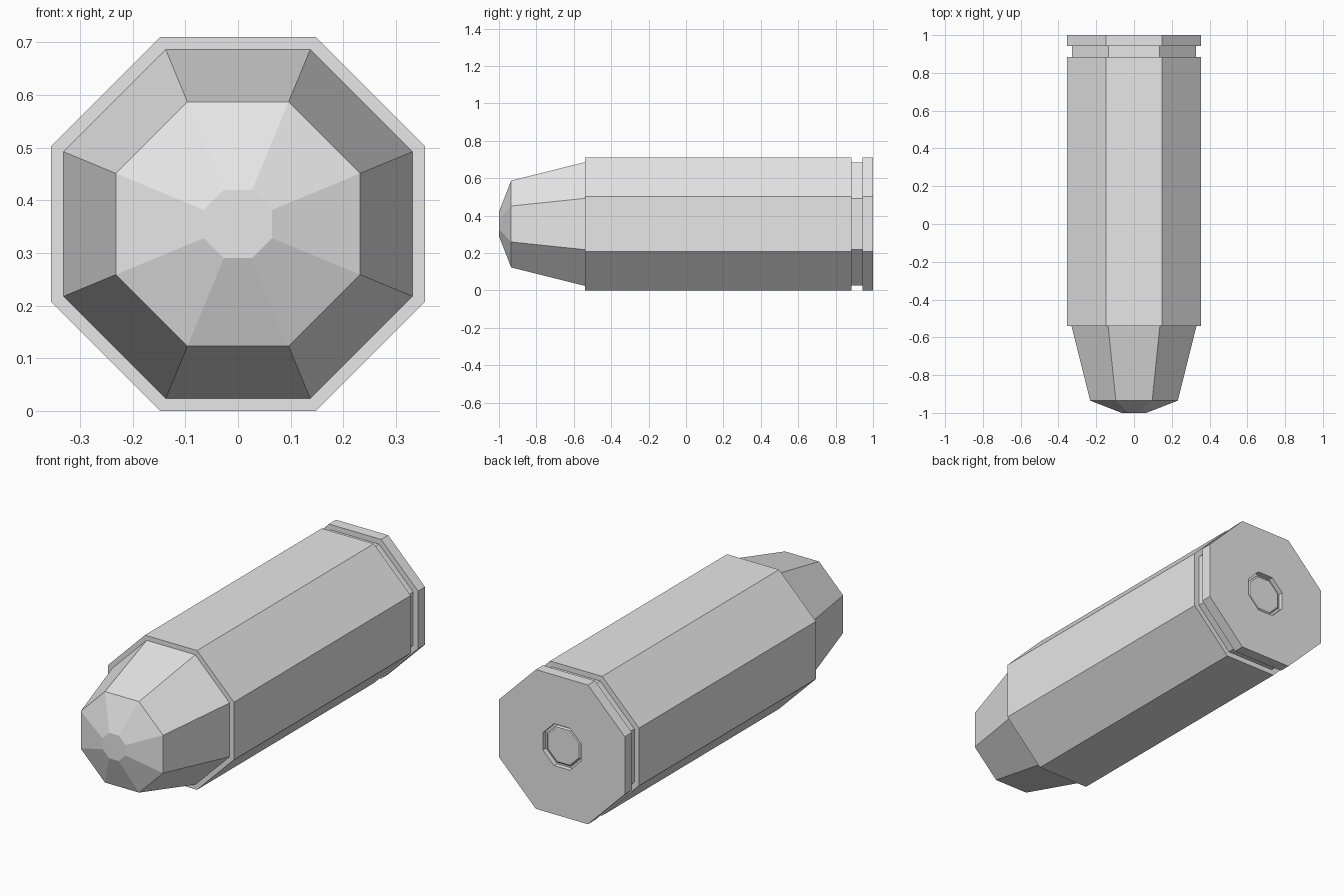
import bpy, bmesh, math

SIDES = 8
CENTRE_Z = 0.355

if "Cube" in bpy.data.objects:
    bpy.data.objects.remove(bpy.data.objects["Cube"], do_unlink=True)

grey = bpy.data.materials.new("light_grey")
grey.use_nodes = True
grey.diffuse_color = (0.8, 0.8, 0.8, 1)
grey.node_tree.nodes["Principled BSDF"].inputs["Base Color"].default_value = (0.8, 0.8, 0.8, 1)


def lathe(name, profile):
    """Closed octagonal solid from (y, flat-side radius) stations."""
    bm = bmesh.new()
    rings = []
    for y, apothem in profile:
        r = apothem / math.cos(math.pi / SIDES)
        angles = [(i + 0.5) * math.tau / SIDES for i in range(SIDES)]
        rings.append([bm.verts.new((r * math.cos(a), y, CENTRE_Z + r * math.sin(a)))
                      for a in angles])
    for a, b in zip(rings, rings[1:]):
        for i in range(SIDES):
            j = (i + 1) % SIDES
            bm.faces.new((a[i], a[j], b[j], b[i]))
    bm.faces.new(rings[0])
    bm.faces.new(rings[-1])
    bmesh.ops.recalc_face_normals(bm, faces=bm.faces[:])
    mesh = bpy.data.meshes.new(name)
    bm.to_mesh(mesh)
    bm.free()
    mesh.materials.append(grey)
    obj = bpy.data.objects.new(name, mesh)
    bpy.context.collection.objects.link(obj)
    return obj


# Case: straight body, extractor groove, rim and recess in the base
lathe("case", [(-0.54, 0.355), (0.885, 0.355), (0.885, 0.328), (0.943, 0.328),
               (0.943, 0.355), (1.0, 0.355), (1.0, 0.107), (0.975, 0.107)])

# Primer: small bevelled cap sitting in the recess
lathe("primer", [(0.96, 0.095), (0.982, 0.095), (0.988, 0.088)])

# Bullet: tapered nose with a blunt tip, seated in the case mouth
lathe("bullet", [(-0.5, 0.331), (-0.54, 0.331), (-0.935, 0.232), (-1.0, 0.065)])
